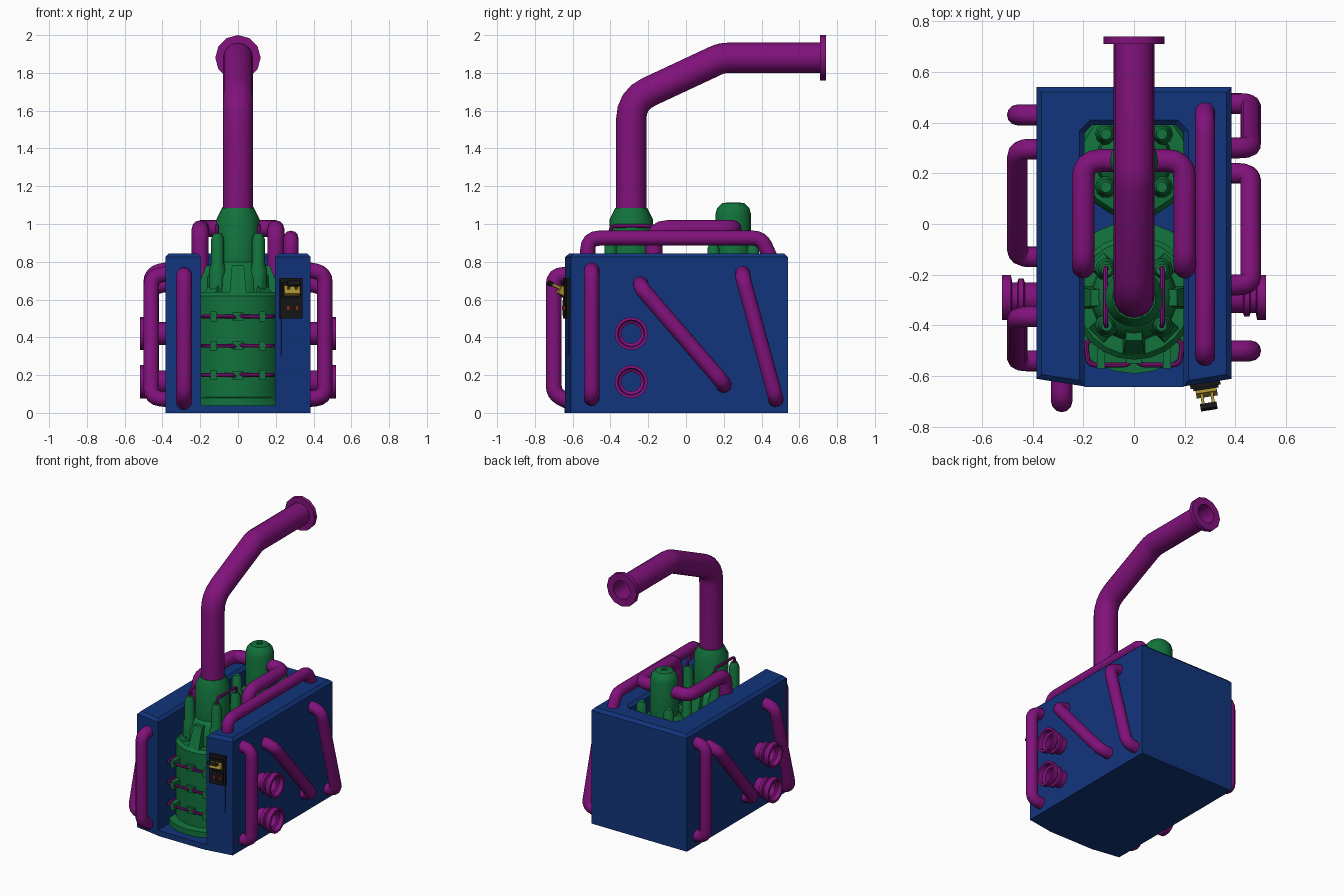
import bpy, bmesh
from math import pi, sin, cos, tan, radians
from mathutils import Vector, Matrix

if "Cube" in bpy.data.objects:
    bpy.data.objects.remove(bpy.data.objects["Cube"])


def material(name, r, g, b):
    m = bpy.data.materials.new(name)
    m.diffuse_color = (r, g, b, 1)
    m.use_nodes = True
    m.node_tree.nodes["Principled BSDF"].inputs["Base Color"].default_value = m.diffuse_color
    return m


BLUE = material("blue", .006, .035, .2)
PURPLE = material("purple", .22, .006, .2)
GREEN = material("green", .006, .17, .045)
BLACK = material("black", .008, .008, .008)
YELLOW = material("yellow", .38, .27, .03)
RED = material("red", .3, .02, .01)


def add(name, bm, mat, smooth=True, M=Matrix()):
    bmesh.ops.recalc_face_normals(bm, faces=bm.faces)
    me = bpy.data.meshes.new(name)
    bm.to_mesh(me)
    bm.free()
    me.transform(M)
    me.materials.append(mat)
    if smooth:
        me.shade_smooth()
        me.set_sharp_from_angle(angle=radians(35))
    ob = bpy.data.objects.new(name, me)
    bpy.context.collection.objects.link(ob)
    return ob


def box(name, x, y, z, mat, M=Matrix()):
    """Box from (min, max) pairs."""
    bm = bmesh.new()
    bmesh.ops.create_cube(bm, size=1)
    for v in bm.verts:
        v.co = Vector([(a + b) / 2 + c * (b - a) for (a, b), c in zip((x, y, z), v.co)])
    return add(name, bm, mat, False, M)


def lathe(name, profile, segs, mat, M=Matrix(), ring=False):
    """Revolve (radius, height) points about z; ring closes the profile on itself."""
    bm = bmesh.new()
    rows = [[bm.verts.new((r * cos(2 * pi * i / segs), r * sin(2 * pi * i / segs), z))
             for i in range(segs)] for r, z in profile]
    pairs = list(zip(rows, rows[1:])) + ([(rows[-1], rows[0])] if ring else [])
    for a, b in pairs:
        for i in range(segs):
            j = (i + 1) % segs
            bm.faces.new((a[i], a[j], b[j], b[i]))
    if not ring:
        bm.faces.new(rows[0])
        bm.faces.new(rows[-1])
    return add(name, bm, mat, True, M)


def pipe(name, pts, r, bend, res=4, steps=4, caps=True):
    """Round tube along a path whose inner corners are filleted with radius bend."""
    P = [Vector(p) for p in pts]
    path = [P[0]]
    for a, b, c in zip(P, P[1:], P[2:]):
        u, w = (a - b).normalized(), (c - b).normalized()
        d = min(bend / tan(u.angle(w) / 2), (a - b).length * .49, (c - b).length * .49)
        for k in range(steps + 1):
            t = k / steps
            path.append((b + u * d) * (1 - t) ** 2 + b * 2 * t * (1 - t) + (b + w * d) * t * t)
    path.append(P[-1])
    cu = bpy.data.curves.new(name, 'CURVE')
    cu.dimensions = '3D'
    cu.bevel_depth, cu.bevel_resolution, cu.use_fill_caps = r, res, caps
    sp = cu.splines.new('POLY')
    sp.points.add(len(path) - 1)
    for p, q in zip(sp.points, path):
        p.co = (*q, 1)
    tmp = bpy.data.objects.new(name + "_path", cu)
    bpy.context.collection.objects.link(tmp)
    bpy.context.view_layer.update()
    bm = bmesh.new()
    me = bpy.data.meshes.new_from_object(tmp.evaluated_get(bpy.context.evaluated_depsgraph_get()))
    bm.from_mesh(me)
    bpy.data.objects.remove(tmp)
    return add(name, bm, PURPLE)


T = Matrix.Translation

# Casing: U-shaped housing with chamfered top, open towards the front
outline = [(-.385, .54), (-.385, -.61), (-.195, -.64), (-.195, .36), (-.165, .39),
           (.165, .39), (.195, .36), (.195, -.64), (.385, -.61), (.385, .54)]
bm = bmesh.new()
base = bm.faces.new([bm.verts.new((x, y, 0)) for x, y in outline])
geom = bmesh.ops.extrude_face_region(bm, geom=[base], use_keep_orig=True)['geom']
top = [g for g in geom if isinstance(g, bmesh.types.BMFace)][0]
bmesh.ops.translate(bm, verts=top.verts, vec=(0, 0, .825))
bmesh.ops.inset_region(bm, faces=[top], thickness=.02, use_even_offset=True)
bmesh.ops.translate(bm, verts=top.verts, vec=(0, 0, .02))
add("casing", bm, BLUE, False)
box("casing_floor", (-.195, .195), (-.643, .39), (0, .04), BLUE)

# Front tank with its neck, rear tank with its domed tower
FY, RY = -.29, .25
lathe("front_tank", [(.3, .04), (.3, .08), (.245, .085), (.245, .62), (.225, .64), (.17, .64),
                     (.165, .72), (.14, .78), (.115, .8), (.115, 1.025), (.085, 1.085)],
      24, GREEN, T((0, FY, 0)))
lathe("rear_tank", [(.23, .04), (.23, .62), (.21, .65), (.15, .66), (.14, .76), (.095, .8),
                    (.095, 1.05), (.085, 1.085), (.06, 1.11), (.02, 1.115), (.02, 1.105)],
      16, GREEN, T((0, RY, 0)))
column = [(.046, .62), (.046, .76), (.034, .79), (.034, .92), (.022, .95)]
low_column = [(.044, .62), (.044, .77), (.034, .79), (.034, .87), (.022, .895)]
for s in (-1, 1):
    for d in (-.11, .11):
        lathe("front_column", column, 10, GREEN, T((s * .108, FY + d, 0)))
        lathe("rear_column", low_column, 10, GREEN, T((s * .11, RY + d * .95, 0)))
    pipe("column_link", [(s * .108, FY - .11, .93), (s * .112, FY - .11, .99),
                         (s * .112, FY + .12, .99), (s * .108, FY + .11, .93)], .01, .03, 2)

# Tapered gussets around the front tank's shoulder
for k in range(8):
    h = .78 if k % 2 == 0 else .69
    ob = box("tank_gusset", (-.045, .045), (-.235, -.13), (.61, h), GREEN,
             T((0, FY, 0)) @ Matrix.Rotation(k * pi / 4, 4, 'Z'))
    for v in ob.data.vertices:
        if v.co.z > .65:
            v.co.xy = Vector((0, FY)) + (v.co.xy - Vector((0, FY))) * .72

# Thin looped pipes and clamps on the front of the tank
for z in (.2, .355, .51):
    for s in (-1, 1):
        pipe("tank_loop", [(0, -.53, z + s * .012), (s * .03, -.555, z), (s * .18, -.555, z),
                           (s * .19, -.47, z), (s * .15, -.44, z)], .01, .03, 2)
        box("loop_clamp", sorted((s * .115, s * .145)), (-.57, -.49), (z - .026, z + .026), GREEN)
    box("loop_bracket", (-.03, .03), (-.55, -.52), (z - .022, z + .022), GREEN)

# Exhaust stack with end flange
pipe("exhaust_stack", [(0, FY, 1.04), (0, FY, 1.656), (0, .19, 1.88), (0, .725, 1.88)],
     .08, .16, 6, 4, False)
lathe("exhaust_flange", [(.068, 0), (.12, 0), (.12, .03), (.068, .03), (.068, -.3), (.075, -.3)],
      12, PURPLE, T((0, .71, 1.88)) @ Matrix.Rotation(-pi / 2, 4, 'X'), True)

# Overhead arms from the rear tower and the long pipe on the casing top
for s in (-1, 1):
    pipe("overhead_arm", [(s * .2, -.17, .72), (s * .2, -.17, .975), (s * .2, .25, .975),
                          (0, .25, .975)], .045, .07)
pipe("top_pipe", [(.28, -.52, .8), (.28, -.52, .925), (.28, .4, .925), (.28, .46, .79)], .04, .07)

# Front pipe on the left half
pipe("front_pipe", [(-.285, -.6, .73), (-.285, -.7, .73), (-.285, -.7, .1), (-.285, -.6, .05)],
     .042, .07)

# Side pipes: (side, top y, top z, bottom y, bottom z)
for s, y1, z1, y2, z2 in [(1, -.5, .74, -.5, .085), (1, -.24, .665, .2, .155),
                          (1, .3, .72, .475, .08), (-1, .43, .74, .43, .085),
                          (-1, .295, .665, -.13, .155), (-1, -.365, .72, -.54, .08)]:
    pipe("side_pipe", [(s * .36, y1, z1 + .02), (s * .46, y1, z1), (s * .46, y2, z2),
                       (s * .36, y2, z2 - .01)], .041, .06)

# Flanged side ports
port = [(.06, .37), (.06, .43), (.075, .435), (.075, .455), (.06, .46), (.06, .48), (.088, .485),
        (.088, .52), (.072, .52), (.068, .49), (.052, .48), (.052, .37)]
for s in (-1, 1):
    for z in (.165, .42):
        lathe("side_port", port, 16, PURPLE,
              T((0, FY, z)) @ Matrix.Rotation(s * pi / 2, 4, 'Y'), True)

# Control panel on the angled right front face
M = T((.28, -.627, 0)) @ Matrix.Rotation(radians(9), 4, 'Z')
box("service_plate", (-.052, .052), (-.005, .02), (.3, .5), BLUE, M)
box("control_panel", (-.06, .06), (-.015, .02), (.5, .715), BLACK, M)
box("panel_upper_frame", (-.05, .05), (-.025, 0), (.61, .69), BLACK, M)
box("panel_lower_frame", (-.045, .045), (-.02, 0), (.515, .595), BLACK, M)
for x in (-.025, .02):
    box("panel_button", (x, x + .014), (-.026, 0), (.545, .565), RED, M)
L = M @ T((0, -.02, .65)) @ Matrix.Rotation(radians(-25), 4, 'X')
box("lever_base", (-.042, .042), (-.025, .01), (-.03, .015), YELLOW, L)
for x in (-.026, .014):
    box("lever_arm", (x, x + .012), (-.075, 0), (-.007, .007), YELLOW, L)
box("lever_handle", (-.033, .033), (-.092, -.07), (-.012, .012), BLACK, L)
